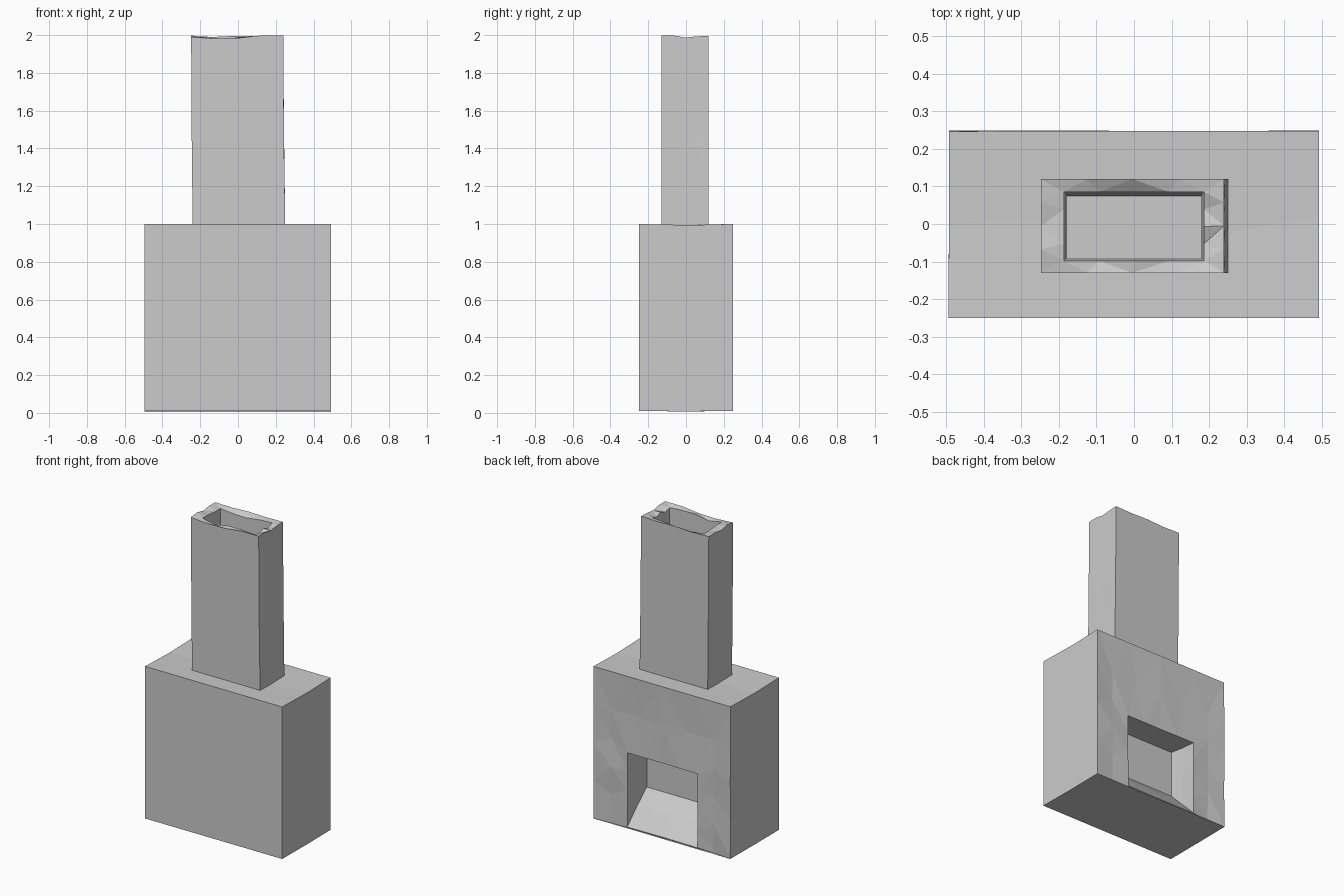
import bpy, bmesh, random
from mathutils import Vector

if "Cube" in bpy.data.objects:
    bpy.data.objects.remove(bpy.data.objects["Cube"])

random.seed(4)


def rect_ring(x0, x1, v0, v1, n=4):
    """Points round a rectangle, n per side, starting at a corner."""
    c = [Vector(p) for p in ((x0, v0), (x1, v0), (x1, v1), (x0, v1))]
    return [c[i].lerp(c[(i + 1) % 4], k / n) for i in range(4) for k in range(n)]


def loft(name, rings, place, wobble, cap_first=True):
    """Join rectangular rings (rect, height, wobble amount) into a faceted shell."""
    bm = bmesh.new()
    loops = []
    for rect, h, w in rings:
        loop = []
        for p in rect_ring(*rect):
            loop.append(bm.verts.new(place(p, h + random.uniform(-w, w))))
        loops.append(loop)
    for a, b in zip(loops, loops[1:]):
        for i in range(len(a)):
            j = (i + 1) % len(a)
            bm.faces.new((a[i], a[j], b[j], b[i]))
    if cap_first:
        bm.faces.new(loops[0])
    bm.faces.new(loops[-1])
    bmesh.ops.recalc_face_normals(bm, faces=bm.faces)
    bmesh.ops.triangulate(bm, faces=[f for f in bm.faces if len(f.verts) == 4])
    mesh = bpy.data.meshes.new(name)
    bm.to_mesh(mesh)
    bm.free()
    obj = bpy.data.objects.new(name, mesh)
    bpy.context.collection.objects.link(obj)
    return obj


# Hearth block: lofted front to back, then inward as the firebox with a sloping floor
loft("hearth_block", [
    ((-0.495, 0.493, 0.01, 1.0), -0.25, 0),
    ((-0.493, 0.493, 0.008, 0.994), 0.0, 0.03),
    ((-0.493, 0.493, 0.01, 1.0), 0.248, 0.002),
    ((-0.37, 0.37, 0.012, 0.75), 0.243, 0.006),
    ((-0.255, 0.25, 0.018, 0.5), 0.245, 0.002),
    ((-0.25, 0.247, 0.12, 0.505), 0.15, 0.004),
    ((-0.24, 0.24, 0.21, 0.51), 0.06, 0),
], lambda p, h: (p.x, h, p.y), 0)

# Chimney: outer shell with an uneven rim, then down into the hollow flue
loft("chimney", [
    ((-0.24, 0.25, -0.13, 0.12), 0.99, 0),
    ((-0.245, 0.243, -0.13, 0.12), 1.5, 0.05),
    ((-0.248, 0.24, -0.13, 0.12), 1.99, 0.01),
    ((-0.187, 0.187, -0.098, 0.085), 1.98, 0.01),
    ((-0.178, 0.178, -0.09, 0.075), 1.5, 0),
], lambda p, h: (p.x, p.y, h), 0)
